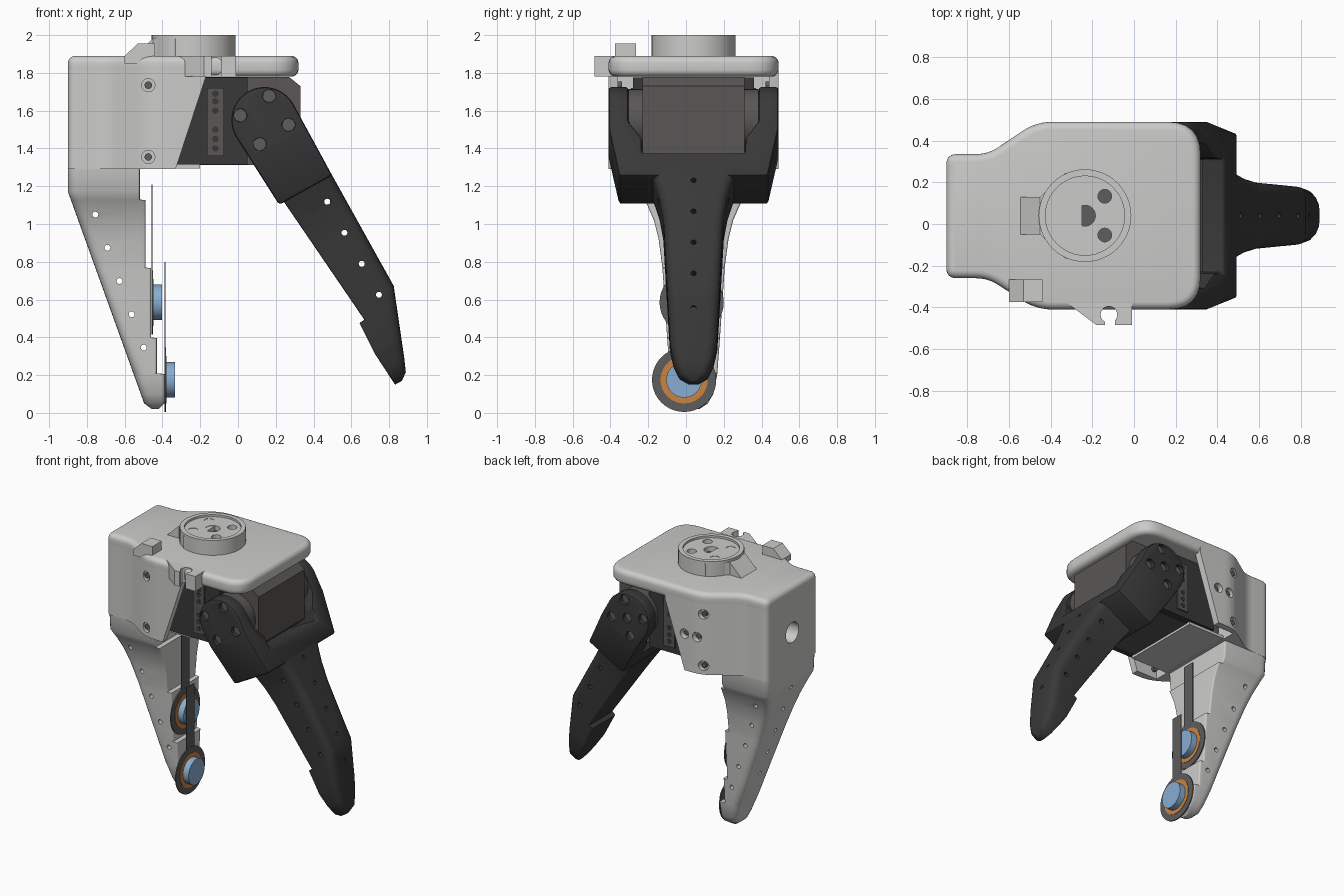
import bpy, bmesh, math
from mathutils import Matrix

if "Cube" in bpy.data.objects:
    bpy.data.objects.remove(bpy.data.objects["Cube"], do_unlink=True)
MID = 0.04          # y of the symmetry plane
PIVOT = (0.14, 1.55)  # x, z of the moving finger's axle


def material(name, *rgb):
    m = bpy.data.materials.new(name)
    m.use_nodes = True
    m.diffuse_color = (*rgb, 1)
    m.node_tree.nodes["Principled BSDF"].inputs["Base Color"].default_value = (*rgb, 1)
    return m


LIGHT = material("light grey", 0.6, 0.6, 0.59)
BLACK = material("black", 0.04, 0.04, 0.04)
MOTOR = material("motor grey", 0.1, 0.094, 0.09)
SCREW = material("dark grey", 0.11, 0.11, 0.11)
BLUE = material("blue", 0.25, 0.42, 0.64)
ORANGE = material("orange", 0.6, 0.23, 0.05)


def make(name, bm, mat):
    bmesh.ops.recalc_face_normals(bm, faces=bm.faces)
    me = bpy.data.meshes.new(name)
    bm.to_mesh(me)
    bm.free()
    me.materials.append(mat)
    ob = bpy.data.objects.new(name, me)
    bpy.context.collection.objects.link(ob)
    return ob


def activate(ob):
    bpy.ops.object.select_all(action='DESELECT')
    ob.select_set(True)
    bpy.context.view_layer.objects.active = ob


def bevel(ob, width, segments=4):
    mod = ob.modifiers.new("bevel", 'BEVEL')
    mod.width, mod.segments, mod.limit_method = width, segments, 'ANGLE'
    activate(ob)
    bpy.ops.object.modifier_apply(modifier=mod.name)
    return ob


def smooth(ob):
    activate(ob)
    bpy.ops.object.shade_smooth_by_angle(angle=math.radians(35))
    return ob


def boolean(ob, cutters, operation='DIFFERENCE'):
    for c in cutters:
        mod = ob.modifiers.new("cut", 'BOOLEAN')
        mod.object, mod.operation, mod.solver = c, operation, 'EXACT'
        activate(ob)
        bpy.ops.object.modifier_apply(modifier=mod.name)
        bpy.data.objects.remove(c, do_unlink=True)
    return ob


def prism(name, pts, lo, hi, axis, mat):
    """Extrude a 2D outline from lo to hi along the axis."""
    put = {'x': lambda a, b, c: (c, a, b), 'y': lambda a, b, c: (a, c, b),
           'z': lambda a, b, c: (a, b, c)}[axis]
    bm = bmesh.new()
    low = [bm.verts.new(put(a, b, lo)) for a, b in pts]
    high = [bm.verts.new(put(a, b, hi)) for a, b in pts]
    bm.faces.new(low)
    bm.faces.new(high)
    for i in range(len(pts)):
        j = (i + 1) % len(pts)
        bm.faces.new((low[i], low[j], high[j], high[i]))
    return make(name, bm, mat)


def rect(a0, a1, b0, b1):
    return [(a0, b0), (a1, b0), (a1, b1), (a0, b1)]


def cylinder(name, a, b, r, lo, hi, axis, mat, n=24):
    ring = [(a + r * math.cos(i * math.tau / n), b + r * math.sin(i * math.tau / n)) for i in range(n)]
    return prism(name, ring, lo, hi, axis, mat)


def rounded(corners, n=6):
    """Round each (x, y, radius) corner of an outline."""
    out = []
    for i, (x, y, r) in enumerate(corners):
        ends = []
        for px, py, _ in (corners[i - 1], corners[(i + 1) % len(corners)]):
            k = r / math.hypot(px - x, py - y)
            ends.append((x + (px - x) * k, y + (py - y) * k))
        (ax, ay), (bx, by) = ends
        for s in range(n + 1):
            t = s / n
            u, v, w = (1 - t) ** 2, 2 * t * (1 - t), t * t
            out.append((u * ax + v * x + w * bx, u * ay + v * y + w * by))
    return out


def loft(name, sections, mat):
    """Skin rounded rectangles given as (z, inner/outer x, half width)."""
    bm = bmesh.new()
    rings = []
    for z, x0, x1, h in sections:
        r = min(0.06, 0.45 * (x1 - x0), 0.8 * h)
        outer, inner = (r, 0.012) if mat is LIGHT else (0.012, r)
        ring = rounded([(x0, -h, outer), (x1, -h, inner), (x1, h, inner), (x0, h, outer)], 5)
        rings.append([bm.verts.new((x, MID + y, z)) for x, y in ring])
    for a, b in zip(rings, rings[1:]):
        for i in range(len(a)):
            j = (i + 1) % len(a)
            bm.faces.new((a[i], a[j], b[j], b[i]))
    bm.faces.new(rings[0])
    bm.faces.new(rings[-1])
    return make(name, bm, mat)


def lerp(table, z):
    for (z0, v0), (z1, v1) in zip(table, table[1:]):
        if z0 >= z >= z1:
            return v0 + (v1 - v0) * (z0 - z) / (z0 - z1)
    return table[-1][1]


# Housing: rounded top plate over clipped, hollow walls
plan = rounded([(-0.9, -0.26, 0.05), (-0.7, -0.26, 0.06), (-0.47, -0.41, 0.08), (0.32, -0.41, 0.16),
                (0.32, 0.49, 0.16), (-0.47, 0.49, 0.08), (-0.7, 0.335, 0.06), (-0.9, 0.335, 0.05)])
smooth(bevel(prism("top_plate", plan, 1.78, 1.89, 'z', LIGHT), 0.05, 5))
walls = prism("housing_walls", plan, 1.29, 1.83, 'z', LIGHT)
side = [(-1, 1.2), (-0.36, 1.2), (-0.17, 1.78), (-0.17, 1.9), (-1, 1.9)]
boolean(walls, [prism("clip", side, -0.6, 0.7, 'y', LIGHT)], 'INTERSECT')
cuts = [prism("cavity", rect(-0.5, 0.1, MID - 0.4, MID + 0.4), 1.2, 1.78, 'z', LIGHT),
        cylinder("cable_hole", MID, 1.55, 0.075, -1, -0.7, 'x', LIGHT)]
spots = [(-0.475, 1.735, 1), (-0.475, 1.355, 1), (-0.475, 1.735, -1), (-0.475, 1.355, -1),
         (-0.43, 1.56, 1), (-0.33, 1.56, 1)]
for x, z, s in spots:
    y0, y1 = sorted((MID + s * 0.41, MID + s * 0.6))
    cuts.append(cylinder("hole", x, z, 0.035, y0, y1, 'y', LIGHT))
smooth(boolean(walls, cuts))
for x, z, s in spots:
    y0, y1 = sorted((MID + s * 0.38, MID + s * 0.425))
    cylinder("wall_screw", x, z, 0.02, y0, y1, 'y', SCREW, 12)
prism("floor_lip", rect(-0.55, -0.2, MID - 0.3, MID + 0.3), 1.295, 1.315, 'z', LIGHT)

# Mounting hub on top
hub = cylinder("mount_hub", -0.235, MID, 0.222, 1.88, 2.0, 'z', LIGHT, 48)
holes = [(-0.235, MID, 0.05)] + [(-0.235 + i * 0.095, MID + j * 0.093, 0.033) for i in (-1, 1) for j in (-1, 1)]
boolean(hub, [cylinder("recess", -0.235, MID, 0.19, 1.985, 2.1, 'z', LIGHT, 48)]
        + [cylinder("hole", x, y, r, 1.93, 2.1, 'z', LIGHT) for x, y, r in holes])
smooth(hub)
for x, y, r in holes:
    cylinder("hub_screw", x, y, r, 1.9, 1.95, 'z', SCREW)
prism("hub_wedge", [(-0.45, -0.05), (-0.33, -0.165), (-0.25, -0.165), (-0.25, 0.245), (-0.33, 0.245),
                    (-0.45, 0.13)], 1.88, 1.982, 'z', LIGHT)
prism("hub_ramp", [(-0.55, 1.885), (-0.45, 1.885), (-0.45, 1.982)], -0.05, 0.13, 'y', LIGHT)

# Cable hook and clip on the front edge
prism("cable_hook", [(-0.6, 1.85), (-0.6, 1.89), (-0.53, 1.955), (-0.44, 1.955), (-0.44, 1.85)],
      -0.375, -0.265, 'y', LIGHT)
clip = prism("cable_clip", [(-0.32, -0.38), (-0.18, -0.485), (-0.01, -0.485), (-0.01, -0.38)], 1.78, 1.89, 'z', LIGHT)
boolean(clip, [cylinder("slot", -0.12, -0.435, 0.04, 1.7, 2, 'z', LIGHT, 16),
               prism("mouth", rect(-0.14, -0.09, -0.6, -0.43), 1.7, 2, 'z', LIGHT)])

# Motor with side brackets and axle discs
prism("motor", [(-0.48, 1.312), (0.27, 1.312), (0.33, 1.37), (0.33, 1.73), (0.27, 1.779), (-0.48, 1.779)],
      MID - 0.27, MID + 0.27, 'y', MOTOR)
for s in (-1, 1):
    def span(a, b):
        return sorted((MID + s * a, MID + s * b))
    prism("motor_bracket", rect(-0.4, 0.05, 1.315, 1.775), *span(0.26, 0.32), 'y', BLACK)
    prism("bracket_strip", rect(-0.165, -0.075, 1.36, 1.72), *span(0.31, 0.33), 'y', MOTOR)
    for z in (1.4, 1.45, 1.5, 1.6, 1.65, 1.69):
        cylinder("bracket_hole", -0.12, z, 0.017, *span(0.32, 0.333), 'y', BLACK, 12)
    smooth(cylinder("axle_disc", *PIVOT, 0.165, *span(0.26, 0.345), 'y', MOTOR, 32))

# Fixed finger with stepped inner face
widths = [(1.3, 0.295), (1.17, 0.285), (1.1, 0.245), (1.02, 0.21), (0.92, 0.185), (0.77, 0.165),
          (0.4, 0.14), (0.2, 0.125), (0.1, 0.105), (0.05, 0.075), (0.02, 0.03)]
steps = [(1.3, 1.13, -0.52), (1.126, 0.77, -0.49), (0.766, 0.4, -0.46), (0.396, 0.21, -0.43), (0.206, 0.02, -0.39)]
sections = []
for top, low, x1 in steps:
    for z in sorted({top, low} | {z for z, _ in widths if low < z < top}, reverse=True):
        x0 = -0.9 + 0.36 * max(0, 1.17 - z) + (0.03 if z < 0.03 else 0)
        sections.append((z, x0, x1 - (0.03 if z < 0.03 else 0), lerp(widths, z)))
fixed = loft("fixed_finger", sections, LIGHT)
cuts = []
for k in range(5):
    x, z = -0.755 + 0.064 * k, 1.05 - 0.176 * k
    cuts.append(cylinder("hole", x, z, 0.016, -0.6, 0.6, 'y', LIGHT, 12))
    cuts.append(cylinder("hole", MID, z + 0.09, 0.014, -1, x - 0.06, 'x', LIGHT, 12))
smooth(boolean(fixed, cuts))

# Moving finger, built hanging straight down from its axle at the origin
swing = Matrix.Translation((PIVOT[0], 0, PIVOT[1])) @ Matrix.Rotation(math.radians(-29.1), 4, 'Y')
moving = []
arc = [(0.175 * math.cos(math.pi * i / 20), 0.175 * math.sin(math.pi * i / 20)) for i in range(21)]
fork = prism("finger_fork", arc + [(-0.15, -0.43), (0.171, -0.43)], MID - 0.5, MID + 0.5, 'y', BLACK)
half = [(0.45, 0.3), (0.45, -0.14), (0.38, -0.5), (-0.38, -0.5), (-0.45, -0.14), (-0.45, 0.3)]
gap = [(-0.345, 0.3), (-0.345, -0.1), (-0.275, -0.2), (-0.275, -0.29),
       (0.275, -0.29), (0.275, -0.2), (0.345, -0.1), (0.345, 0.3)]
boolean(fork, [prism("clip", [(MID + y, z) for y, z in half + gap], -0.4, 0.4, 'x', BLACK)], 'INTERSECT')
bevel(fork, 0.015, 2)
cuts = []
for s in (-1, 1):
    for k in range(5 if s > 0 else 4):
        a = math.radians(50 + 90 * k) if k < 4 else 0
        r = 0.13 if k < 4 else 0
        x, z = r * math.cos(a), r * math.sin(a)
        y0, y1 = sorted((MID + s * 0.41, MID + s * 0.6))
        cuts.append(cylinder("hole", x, z, 0.035, y0, y1, 'y', BLACK, 16))
        y0, y1 = sorted((MID + s * 0.36, MID + s * 0.42))
        moving.append(cylinder("fork_screw", x, z, 0.034, y0, y1, 'y', SCREW, 16))
moving.append(boolean(fork, cuts))
widths = [(-0.38, 0.23), (-0.46, 0.205), (-0.55, 0.18), (-0.68, 0.16), (-1.1, 0.14),
          (-1.36, 0.125), (-1.46, 0.105), (-1.53, 0.075), (-1.56, 0.03)]
outer = [(-0.38, 0.171), (-1.1, 0.171), (-1.527, 0.009), (-1.56, -0.035)]
steps = [(-0.38, -1.18, -0.122, -0.052), (-1.184, -1.36, -0.083, -0.067), (-1.364, -1.56, -0.091, -0.077)]
steps[0] = (-0.38, -1.18, -0.125, -0.052)
steps[1] = (-1.184, -1.36, -0.083, -0.091)
sections = []
for top, low, xa, xb in steps:
    for z in sorted({top, low} | {z for z, _ in widths if low < z < top}, reverse=True):
        sections.append((z, xa + (xb - xa) * (top - z) / (top - low), lerp(outer, z), lerp(widths, z)))
finger = loft("moving_finger", sections, BLACK)
cuts = []
for k in range(5):
    z = -0.539 - 0.188 * k
    if k < 4:
        cuts.append(cylinder("hole", 0.08, z, 0.016, -0.6, 0.6, 'y', BLACK, 12))
    cuts.append(cylinder("hole", MID, z + 0.08, 0.014, 0.12, 0.4, 'x', BLACK, 12))
moving.append(boolean(finger, cuts))
for ob in moving:
    ob.data.transform(swing)
    smooth(ob)

# Two touch sensors on thin strips
for x, y, z, top in ((-0.455, 0.03, 0.585, 1.21), (-0.386, -0.01, 0.175, 0.8)):
    prism("sensor_strip", rect(y - 0.045, y + 0.045, z, top), x - 0.003, x + 0.003, 'x', SCREW)
    for name, r, lo, hi, mat in (("sensor_disc", 0.17, -0.004, 0.004, SCREW),
                                 ("sensor_ring", 0.125, 0, 0.007, ORANGE),
                                 ("sensor_button", 0.094, 0, 0.053, BLUE)):
        smooth(cylinder(name, y, z, r, x + lo, x + hi, 'x', mat, 40))
